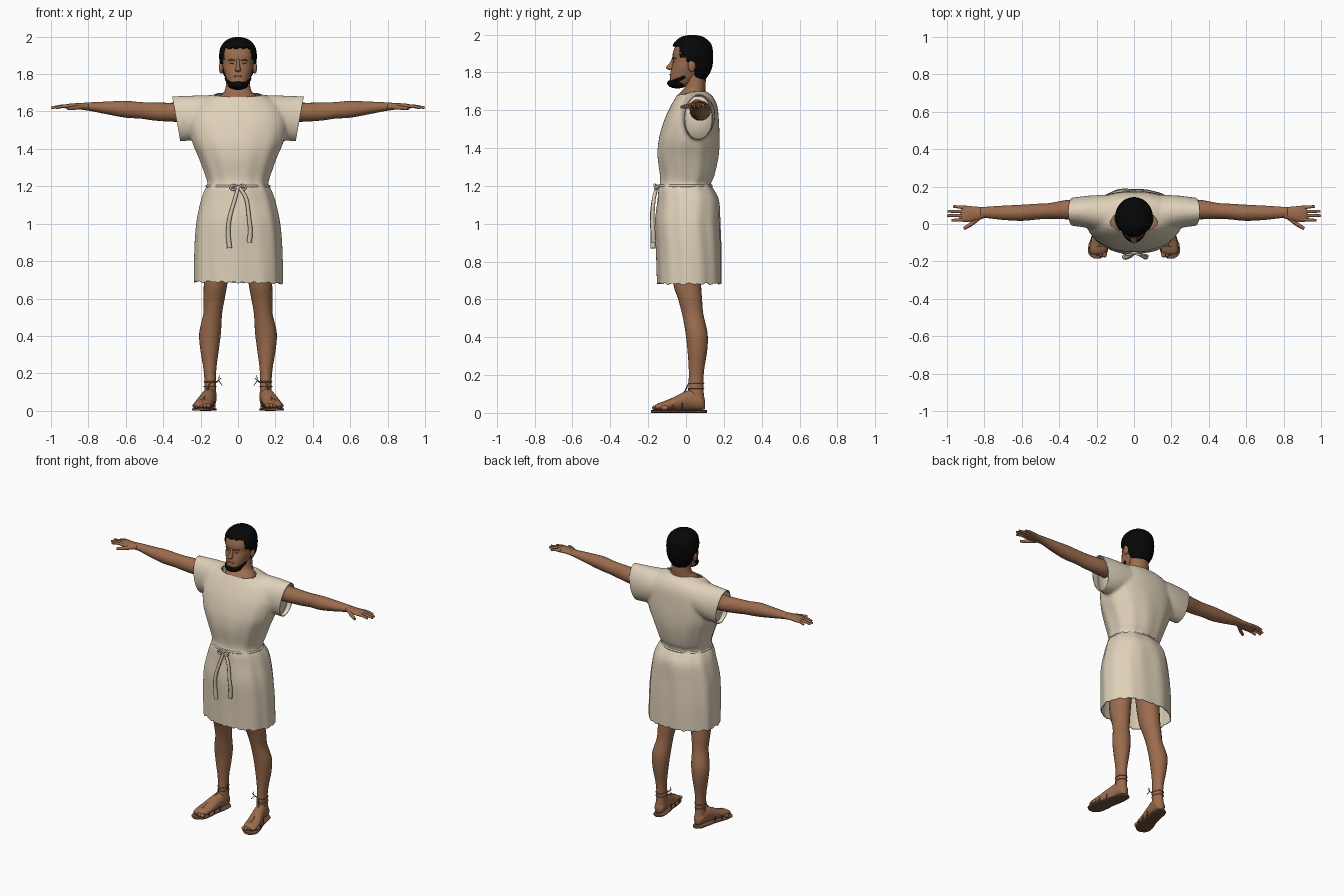
import bpy, bmesh, math
from mathutils import Matrix, Vector

cube = bpy.data.objects.get("Cube")
if cube:
    bpy.data.objects.remove(cube, do_unlink=True)


def material(name, rgb):
    m = bpy.data.materials.new(name)
    m.use_nodes = True
    m.diffuse_color = (*rgb, 1)
    m.node_tree.nodes["Principled BSDF"].inputs["Base Color"].default_value = (*rgb, 1)
    return m


SKIN = material("warm brown skin", (.33, .15, .075))
CLOTH = material("cream cloth", (.74, .64, .49))
CORD = material("beige cord", (.66, .56, .43))
HAIR = material("black hair", (.002, .002, .002))
SOLE = material("dark leather", (.16, .075, .045))
STRAP = material("brown strap", (.26, .118, .062))
SHADE = material("darker brown features", (.17, .075, .04))


def spline(rings, steps):
    """Catmull-Rom interpolation through the given rings."""
    out = []
    for i in range(len(rings) - 1):
        a, b, c, d = (rings[max(0, min(j, len(rings) - 1))] for j in range(i - 1, i + 3))
        for k in range(steps):
            t = k / steps
            out.append([q + .5 * t * (r - p + t * (2*p - 5*q + 4*r - s + t * (3*(q - r) + s - p)))
                        for p, q, r, s in zip(a, b, c, d)])
    return out + [list(rings[-1])]


def loft(bm, axis, rings, side=1, n=24, steps=4, power=2, fold=None):
    """Rings are (position on axis, centre 1, centre 2, radius 1, radius 2)."""
    loops = []
    for p, c1, c2, r1, r2 in spline(rings, steps):
        loop = []
        for k in range(n):
            a = math.tau * k / n
            f = 1 + (fold(a, p) if fold else 0)
            ca, sa = math.cos(a), math.sin(a)
            u = c1 + r1 * f * math.copysign(abs(ca) ** (2 / power), ca)
            v = c2 + r2 * f * math.copysign(abs(sa) ** (2 / power), sa)
            x, y, z = {"X": (p, u, v), "Y": (u, p, v), "Z": (u, v, p)}[axis]
            loop.append(bm.verts.new((x * side, y, z)))
        loops.append(loop)
    for lo, hi in zip(loops, loops[1:]):
        for k in range(n):
            bm.faces.new((lo[k], lo[k - 1], hi[k - 1], hi[k]))
    bm.faces.new(loops[0])
    bm.faces.new(loops[-1][::-1])


def finish(name, bm, mat):
    bmesh.ops.recalc_face_normals(bm, faces=bm.faces[:])
    me = bpy.data.meshes.new(name)
    bm.to_mesh(me)
    bm.free()
    me.shade_smooth()
    me.materials.clear()
    me.materials.append(mat)
    ob = bpy.data.objects.new(name, me)
    bpy.context.scene.collection.objects.link(ob)
    return ob


def solid(name, mat, axis, rings, **kw):
    bm = bmesh.new()
    loft(bm, axis, rings, **kw)
    return finish(name, bm, mat)


def ball(name, mat, pos, size):
    bm = bmesh.new()
    bmesh.ops.create_uvsphere(bm, u_segments=20, v_segments=12, radius=1)
    bm.transform(Matrix.Translation(pos) @ Matrix.Diagonal((*size, 1)))
    return finish(name, bm, mat)


def tube(name, mat, points, r, side=1, taper=1, closed=False):
    cu = bpy.data.curves.new(name, "CURVE")
    cu.dimensions, cu.bevel_depth, cu.bevel_resolution = "3D", r, 3
    cu.use_fill_caps = True
    pts = points if closed else spline(points, 4)
    sp = cu.splines.new("POLY")
    sp.points.add(len(pts) - 1)
    for i, (x, y, z) in enumerate(pts):
        sp.points[i].co = (x * side, y, z, 1)
        sp.points[i].radius = 1 + (taper - 1) * i / (len(pts) - 1)
    sp.use_cyclic_u, sp.use_smooth = closed, True
    cu.materials.append(mat)
    ob = bpy.data.objects.new(name, cu)
    bpy.context.scene.collection.objects.link(ob)


def ellipse(cx, cy, z, rx, ry, n=40):
    return [(cx + rx * math.cos(math.tau * k / n), cy + ry * math.sin(math.tau * k / n), z)
            for k in range(n)]


# Tunic: body and sleeves fused, then cut open at hem, cuffs and neck
def folds(a, z):
    skirt = max(0, min(1, (1.22 - z) * 5))
    top = max(0, min(1, (1.55 - z) * 4)) * (1 - skirt)
    return (.014 * skirt * math.sin(7 * a + 1) + .008 * skirt * math.sin(13 * a + 4 * z)
            + .015 * top * math.sin(11 * a + 3 * z))


bm = bmesh.new()
loft(bm, "Z", [(.65, 0, .02, .238, .17), (.85, 0, .016, .236, .172), (1, 0, .01, .225, .172),
               (1.12, 0, .012, .2, .163), (1.18, 0, 0, .178, .147), (1.21, 0, -.005, .162, .134),
               (1.25, 0, .005, .171, .142), (1.35, 0, .01, .207, .16), (1.44, 0, .016, .245, .161),
               (1.54, 0, .028, .26, .146), (1.62, 0, .042, .235, .124), (1.67, 0, .045, .18, .098),
               (1.7, 0, .037, .105, .072)], n=96, power=2.25, fold=folds)
for s in (1, -1):
    loft(bm, "X", [(.05, .05, 1.58, .1, .112), (.15, .055, 1.575, .1, .113),
                   (.25, .065, 1.565, .086, .12), (.38, .065, 1.558, .068, .122)], side=s, n=32)
tunic = finish("tunic", bm, CLOTH)
mod = tunic.modifiers.new("fuse", "REMESH")
mod.mode, mod.voxel_size = "VOXEL", .01
mod = tunic.modifiers.new("soften", "SMOOTH")
mod.factor, mod.iterations = .5, 4
bpy.context.view_layer.update()
baked = bpy.data.meshes.new_from_object(tunic.evaluated_get(bpy.context.evaluated_depsgraph_get()))
bpy.data.objects.remove(tunic, do_unlink=True)
bm = bmesh.new()
bm.from_mesh(baked)


def trim(point, normal, inside):
    faces = [f for f in bm.faces if inside(f.calc_center_median())]
    geom = set(faces) | {e for f in faces for e in f.edges} | {v for f in faces for v in f.verts}
    bmesh.ops.bisect_plane(bm, geom=list(geom), plane_co=point, plane_no=normal, clear_outer=True)


trim((0, 0, .69), (0, 0, -1), lambda c: c.z < .9)
trim((0, -.03, 1.682), (0, -.22, 1), lambda c: c.z > 1.64 and abs(c.x) < .12)
for s in (1, -1):
    trim((s * .33, 0, 1.56), (s, 0, -.18), lambda c: c.z > 1.38 and c.x * s > .27)
for v in bm.verts:
    if v.co.z < .7:
        a = math.atan2(v.co.y, v.co.x)
        v.co.z += .003 * math.sin(17 * a) + .003 * math.sin(29 * a) - .02 * v.co.x - .004
tunic = finish("tunic", bm, CLOTH)
tunic.modifiers.new("thickness", "SOLIDIFY").thickness = .005
# Cloth gathered inside each sleeve
for s in (1, -1):
    solid("sleeve_lining", CLOTH, "X", [(.2, .06, 1.56, .07, .1), (.27, .065, 1.56, .079, .114),
                                        (.285, .065, 1.56, .077, .112)], side=s)

# Cord belt with knot and hanging ends
tube("belt", CORD, ellipse(0, -.004, 1.2, .167, .138), .007, closed=True)
ball("belt_knot", CORD, (0, -.152, 1.193), (.018, .014, .014))
for s, end in ((1, [(.01, -.155, 1.19), (.045, -.17, 1.13), (.06, -.178, 1.02), (.066, -.174, .96),
                    (.06, -.172, .9)]),
               (-1, [(.0, -.155, 1.19), (.02, -.172, 1.12), (.045, -.18, 1.03), (.052, -.175, .95),
                     (.045, -.174, .87)])):
    tube("belt_end", CORD, end, .009, side=s, taper=1.5)
    tube("belt_loop", CORD, [(0, -.155, 1.195), (.025, -.165, 1.207), (.04, -.163, 1.188),
                             (.015, -.16, 1.18)], .006, side=s)

# Neck and head
solid("neck", SKIN, "Z", [(1.62, 0, .035, .1, .075), (1.668, 0, .026, .105, .076),
                          (1.69, 0, .034, .09, .068), (1.705, 0, .042, .075, .06),
                          (1.73, 0, .05, .066, .054), (1.8, 0, .05, .06, .055)])
solid("head", SKIN, "Z", [(1.725, 0, -.035, .03, .035), (1.745, 0, -.025, .05, .06),
                          (1.775, 0, -.01, .063, .075), (1.8, 0, .002, .071, .084),
                          (1.83, 0, .015, .08, .09), (1.86, 0, .025, .084, .094),
                          (1.9, 0, .03, .087, .1), (1.95, 0, .035, .077, .084),
                          (1.98, 0, .035, .04, .045)], n=32, power=2.2)
solid("nose", SKIN, "Z", [(1.812, 0, -.075, .008, .012), (1.82, 0, -.08, .017, .023),
                          (1.832, 0, -.078, .013, .025), (1.855, 0, -.07, .009, .013),
                          (1.88, 0, -.062, .009, .01)], n=12)
tube("mouth", STRAP, [(-.022, -.083, 1.787), (0, -.087, 1.79), (.022, -.083, 1.787)], .003)
# Beard along the underside of the jaw
ball("beard", HAIR, (0, -.046, 1.742), (.054, .054, .027))
for s in (1, -1):
    tube("jaw_beard", HAIR, [(.02, -.082, 1.742), (.044, -.06, 1.752), (.057, -.03, 1.766),
                             (.064, -.006, 1.778)], .013, side=s, taper=.6)
    ball("ear", SKIN, (s * .09, .03, 1.835), (.012, .02, .033))
    ball("eye", SHADE, (s * .034, -.066, 1.856), (.012, .004, .003))
    tube("eyebrow", SHADE, [(.016, -.073, 1.872), (.035, -.068, 1.877), (.053, -.055, 1.872)],
         .003, side=s)

# Hair: cap with the face area removed
bm = bmesh.new()
loft(bm, "Z", [(1.765, 0, .065, .055, .04), (1.8, 0, .052, .079, .076), (1.84, 0, .042, .094, .099),
               (1.9, 0, .035, .101, .108), (1.95, 0, .033, .09, .1), (1.985, 0, .033, .057, .063),
               (1.998, 0, .033, .015, .018)], n=72, steps=8)


def on_face(c):
    line = -.03 if c.z > 1.88 else .0 if c.z > 1.855 else .05
    wave = .003 * math.sin(c.x * 150) + .002 * math.sin(c.z * 400)
    return c.z < 1.943 + wave and c.y < line + wave


bmesh.ops.delete(bm, geom=[f for f in bm.faces if on_face(f.calc_center_median())], context="FACES")
hair = finish("hair", bm, HAIR)
hair.modifiers.new("thickness", "SOLIDIFY").thickness = .014

for s in (1, -1):
    # Arm and hand
    solid("arm", SKIN, "X", [(.2, .07, 1.6, .055, .055), (.34, .077, 1.596, .053, .051),
                             (.45, .07, 1.6, .042, .048), (.52, .066, 1.606, .042, .044),
                             (.6, .06, 1.612, .043, .045), (.7, .06, 1.619, .038, .034),
                             (.79, .062, 1.626, .03, .023), (.82, .06, 1.627, .03, .02)], side=s)
    solid("palm", SKIN, "X", [(.8, .061, 1.626, .03, .021), (.85, .055, 1.628, .038, .017),
                              (.9, .054, 1.628, .044, .014), (.925, .055, 1.627, .04, .01)], side=s)
    for i, (tip, y) in enumerate(((.975, .02), (.998, .045), (.995, .068), (.965, .094))):
        base = Vector((.895, .024 + .021 * i, 1.628))
        end = Vector((tip, y, 1.62))
        tube("finger", SKIN, [base, base.lerp(end, .5) + Vector((0, 0, .004)), end],
             .0105, side=s, taper=.65)
    tube("thumb", SKIN, [(.83, .035, 1.624), (.87, .0, 1.62), (.91, -.024, 1.616)],
         .014, side=s, taper=.6)

    # Leg and foot
    solid("leg", SKIN, "Z", [(.95, .1, 0, .075, .085), (.7, .118, .005, .064, .075),
                             (.6, .128, .022, .057, .063), (.52, .135, .036, .05, .056),
                             (.42, .149, .056, .058, .058), (.33, .152, .06, .05, .052),
                             (.22, .15, .055, .034, .04), (.13, .148, .052, .031, .04),
                             (.06, .15, .055, .035, .045)], side=s)
    solid("foot", SKIN, "Y", [(.1, .15, .045, .015, .025), (.08, .15, .055, .033, .04),
                              (.03, .155, .068, .038, .053), (-.03, .168, .057, .042, .044),
                              (-.09, .182, .042, .048, .028), (-.14, .19, .034, .046, .02),
                              (-.16, .194, .03, .036, .013)], side=s)
    for i in range(5):
        ball("toe", SKIN, (s * (.158 + .019 * i), -.16 + .003 * i * i, .027),
             (.013 - .001 * i, .02, .013))

    # Sandal
    solid("sole", SOLE, "Y", [(.11, .15, .007, .012, .007), (.09, .15, .007, .034, .007),
                              (.03, .157, .007, .042, .007), (-.04, .172, .007, .044, .007),
                              (-.11, .188, .007, .054, .007), (-.16, .195, .007, .048, .007),
                              (-.184, .197, .007, .018, .007)], side=s, power=4)
    for y, x, w, h in ((-.12, .186, .049, .058), (-.07, .178, .048, .075), (-.02, .166, .043, .102)):
        arch = [(x + w * math.cos(math.pi * k / 8), y, .012 + (h - .012) * math.sin(math.pi * k / 8))
                for k in range(9)]
        tube("sandal_strap", STRAP, arch, .0035, side=s)
    tube("sandal_lace", STRAP, [(.192, -.155, .043), (.18, -.08, .073), (.165, -.015, .104),
                                (.15, .01, .15)], .0035, side=s)
    for z in (.13, .155):
        tube("ankle_strap", STRAP, ellipse(.149, .053, z, .032, .041, 24), .003, side=s, closed=True)
    for dx, dz in ((.09, .175), (.085, .135), (.1, .19)):
        tube("lace_end", STRAP, [(.12, .04, .15), (.105, .03, .16), (dx, .025, dz)], .002, side=s)
